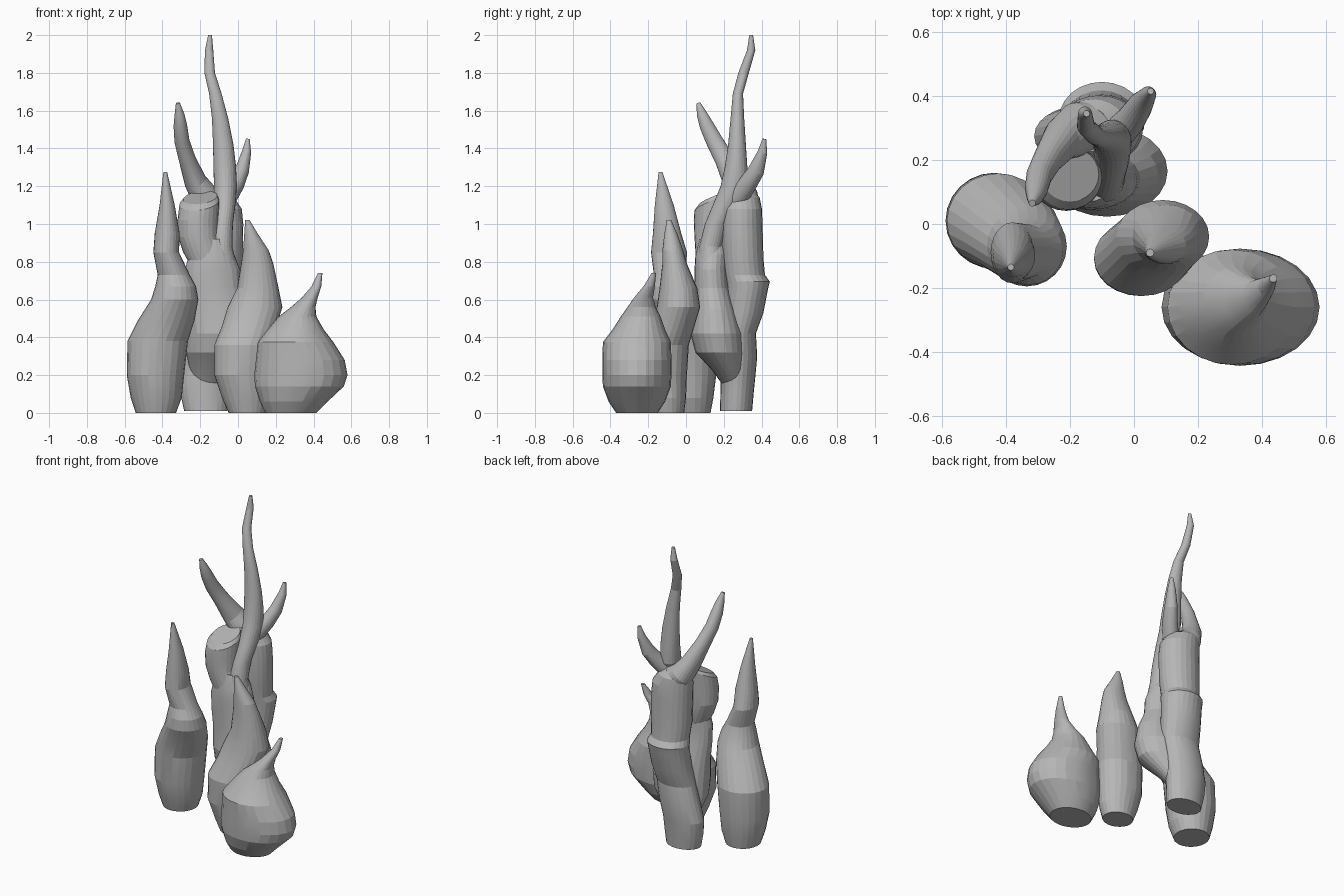
import bpy, bmesh, math
from mathutils import Vector

SIDES = 24
grey = bpy.data.materials.new("stone_grey")
grey.diffuse_color = (0.47, 0.47, 0.47, 1)


def loft(name, rings, follow=False):
    """Skin ellipses (x, y, z, rx, ry[, slope_x, slope_y]); follow turns them along the path."""
    bm = bmesh.new()
    loops = []
    for i, r in enumerate(rings):
        c = Vector(r[:3])
        sx, sy = r[5:7] if len(r) > 5 else (0, 0)
        ahead = Vector(rings[min(i + 1, len(rings) - 1)][:3])
        behind = Vector(rings[max(i - 1, 0)][:3])
        turn = Vector((0, 0, 1)).rotation_difference((ahead - behind).normalized())
        loop = []
        for k in range(SIDES):
            a = math.tau * k / SIDES
            dx, dy = r[3] * math.cos(a), r[4] * math.sin(a)
            off = Vector((dx, dy, sx * dx + sy * dy))
            loop.append(bm.verts.new(c + (turn @ off if follow else off)))
        loops.append(loop)
    for lo, hi in zip(loops, loops[1:]):
        for k in range(SIDES):
            n = (k + 1) % SIDES
            bm.faces.new((lo[k], lo[n], hi[n], hi[k]))
    bm.faces.new(loops[0][::-1])
    bm.faces.new(loops[-1])
    bmesh.ops.recalc_face_normals(bm, faces=bm.faces)
    me = bpy.data.meshes.new(name)
    bm.to_mesh(me)
    bm.free()
    me.materials.append(grey)
    ob = bpy.data.objects.new(name, me)
    bpy.context.collection.objects.link(ob)
    # soft around the girth, crisp between bands
    bpy.ops.object.select_all(action='DESELECT')
    ob.select_set(True)
    bpy.context.view_layer.objects.active = ob
    bpy.ops.object.shade_smooth_by_angle(angle=math.radians(12))
    return ob


# Short round bulb on the right
loft("right_bulb", [
    (0.28, -0.26, 0, 0.135, 0.11), (0.295, -0.26, 0.06, 0.18, 0.15),
    (0.325, -0.26, 0.14, 0.235, 0.18), (0.333, -0.26, 0.20, 0.247, 0.183),
    (0.33, -0.26, 0.28, 0.235, 0.183), (0.305, -0.26, 0.375, 0.20, 0.18),
    (0.305, -0.25, 0.44, 0.15, 0.14), (0.315, -0.24, 0.51, 0.10, 0.105),
    (0.345, -0.235, 0.56, 0.065, 0.075), (0.38, -0.225, 0.61, 0.042, 0.05),
    (0.415, -0.195, 0.67, 0.026, 0.03), (0.435, -0.17, 0.74, 0.012, 0.012)])

# Middle bulb with a leaning tip
loft("middle_bulb", [
    (0.048, -0.095, 0, 0.097, 0.085), (0.04, -0.10, 0.08, 0.125, 0.10),
    (0.02, -0.11, 0.2, 0.145, 0.115), (0.025, -0.105, 0.36, 0.15, 0.12),
    (0.06, -0.07, 0.46, 0.145, 0.115), (0.09, -0.04, 0.56, 0.145, 0.115),
    (0.105, -0.04, 0.66, 0.11, 0.10), (0.102, -0.06, 0.79, 0.085, 0.065),
    (0.095, -0.07, 0.86, 0.068, 0.055), (0.07, -0.08, 0.945, 0.037, 0.035),
    (0.05, -0.09, 1.02, 0.012, 0.012)])

# Left bulb with a pointed spike
loft("left_bulb", [
    (-0.435, 0.02, 0, 0.107, 0.11), (-0.433, 0.015, 0.08, 0.135, 0.13),
    (-0.437, 0.01, 0.2, 0.152, 0.15), (-0.425, 0.008, 0.38, 0.16, 0.15),
    (-0.38, -0.025, 0.49, 0.15, 0.135), (-0.335, -0.07, 0.60, 0.125, 0.125),
    (-0.33, -0.085, 0.67, 0.108, 0.105), (-0.34, -0.085, 0.73, 0.085, 0.085),
    (-0.38, -0.09, 0.85, 0.068, 0.095), (-0.375, -0.10, 0.95, 0.066, 0.075),
    (-0.375, -0.115, 1.1, 0.04, 0.05), (-0.385, -0.135, 1.275, 0.01, 0.01)])

# Shared trunk rising into the rear stem
loft("rear_stem", [
    (-0.17, 0.265, 0.01, 0.115, 0.085), (-0.175, 0.27, 0.1, 0.13, 0.088),
    (-0.175, 0.275, 0.19, 0.137, 0.092), (-0.15, 0.28, 0.3, 0.135, 0.097),
    (-0.125, 0.28, 0.42, 0.13, 0.09), (-0.11, 0.305, 0.53, 0.13, 0.105),
    (-0.10, 0.325, 0.66, 0.132, 0.11), (-0.10, 0.327, 0.695, 0.135, 0.117),
    (-0.103, 0.31, 0.73, 0.122, 0.108), (-0.105, 0.30, 0.82, 0.13, 0.11),
    (-0.105, 0.295, 1.0, 0.133, 0.11), (-0.11, 0.295, 1.08, 0.13, 0.107),
    (-0.13, 0.295, 1.14, 0.11, 0.095), (-0.145, 0.295, 1.17, 0.07, 0.07)])

# Side branches at the top of the rear stem
loft("left_branch", [
    (-0.10, 0.30, 1.08, 0.09, 0.09), (-0.18, 0.295, 1.15, 0.075, 0.085),
    (-0.225, 0.265, 1.225, 0.06, 0.07), (-0.268, 0.205, 1.34, 0.045, 0.052),
    (-0.297, 0.15, 1.44, 0.04, 0.045), (-0.305, 0.11, 1.52, 0.036, 0.038),
    (-0.31, 0.085, 1.58, 0.026, 0.028), (-0.318, 0.065, 1.64, 0.011, 0.011)], True)

loft("right_branch", [
    (-0.06, 0.27, 1.13, 0.05, 0.055), (-0.01, 0.325, 1.21, 0.044, 0.05),
    (0.02, 0.37, 1.28, 0.038, 0.044), (0.045, 0.405, 1.38, 0.025, 0.026),
    (0.052, 0.415, 1.45, 0.01, 0.01)], True)

# Front stem forking off the trunk, with a swollen lower lobe
loft("front_stem", [
    (-0.16, 0.26, 0.14, 0.08, 0.06), (-0.125, 0.225, 0.23, 0.13, 0.09),
    (-0.095, 0.18, 0.32, 0.18, 0.13), (-0.085, 0.165, 0.42, 0.19, 0.142),
    (-0.10, 0.155, 0.55, 0.175, 0.115), (-0.13, 0.14, 0.66, 0.15, 0.095),
    (-0.135, 0.135, 0.76, 0.145, 0.09), (-0.14, 0.14, 0.84, 0.12, 0.09),
    (-0.14, 0.14, 0.92, 0.075, 0.07)])

# Blunt stub with a sloping cut top
loft("cut_stub", [
    (-0.15, 0.14, 0.76, 0.09, 0.08), (-0.18, 0.14, 0.85, 0.11, 0.09),
    (-0.21, 0.14, 0.93, 0.107, 0.095), (-0.212, 0.138, 1.02, 0.108, 0.097),
    (-0.205, 0.145, 1.115, 0.105, 0.10, 0.12, 0.42),
    (-0.20, 0.155, 1.14, 0.09, 0.085, 0.12, 0.4)])

# Tall wavy horn
loft("tall_horn", [
    (-0.09, 0.13, 0.76, 0.09, 0.07), (-0.09, 0.13, 0.88, 0.06, 0.06),
    (-0.08, 0.16, 1.0, 0.053, 0.06), (-0.07, 0.21, 1.1, 0.056, 0.068),
    (-0.067, 0.255, 1.2, 0.06, 0.072), (-0.07, 0.265, 1.3, 0.06, 0.06),
    (-0.078, 0.27, 1.42, 0.054, 0.047), (-0.095, 0.272, 1.56, 0.043, 0.036),
    (-0.12, 0.275, 1.69, 0.033, 0.027), (-0.15, 0.305, 1.8, 0.028, 0.028),
    (-0.153, 0.345, 1.92, 0.022, 0.022), (-0.148, 0.345, 2.0, 0.01, 0.01)])
